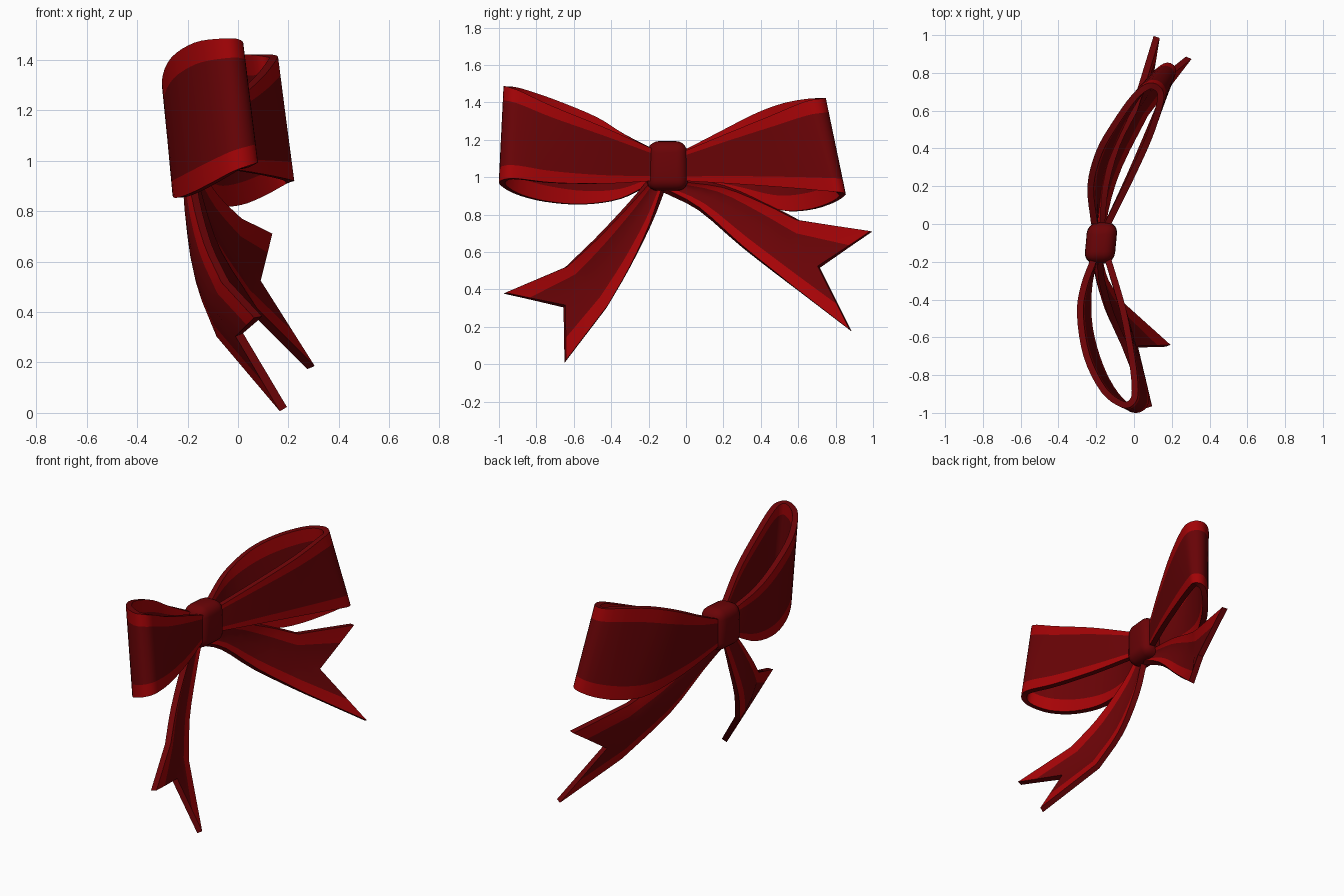
import bpy, bmesh
from mathutils import Vector

if "Cube" in bpy.data.objects:
    bpy.data.objects.remove(bpy.data.objects["Cube"])


def material(name, color):
    m = bpy.data.materials.new(name)
    m.diffuse_color = (*color, 1)
    m.use_nodes = True
    m.node_tree.nodes["Principled BSDF"].inputs["Base Color"].default_value = m.diffuse_color
    return m


RED = material("deep_red", (0.145, 0.001, 0.002))
TRIM = material("bright_red", (0.38, 0.001, 0.002))


def smooth_path(pts, n):
    """Catmull-Rom curve through the points, n steps per span."""
    p = [Vector(q) for q in pts]
    p = [2 * p[0] - p[1]] + p + [2 * p[-1] - p[-2]]
    out = []
    for i in range(1, len(p) - 2):
        a, b, c, d = p[i - 1:i + 3]
        for k in range(n):
            t = k / n
            out.append(0.5 * (2 * b + (c - a) * t + (2 * a - 5 * b + 4 * c - d) * t * t
                              + (3 * b - a - 3 * c + d) * t ** 3))
    return out + [p[-2]]


def ribbon(name, edge_a, edge_b, notch=None, trim=0.15, steps=4, cup=0):
    """Striped ribbon between two edge curves; notch = (tip_a, centre, tip_b)."""
    cols = [0, trim, 0.5, 1 - trim, 1]
    rows = [[a.lerp(b, u) - Vector((4 * cup * u * (1 - u), 0, 0)) for u in cols]
            for a, b in zip(smooth_path(edge_a, steps), smooth_path(edge_b, steps))]
    if notch:
        ta, mid, tb = (Vector(v) for v in notch)
        rows.append([ta, ta.lerp(mid, 2 * trim), mid, tb.lerp(mid, 2 * trim), tb])
    bm = bmesh.new()
    grid = [[bm.verts.new(p) for p in r] for r in rows]
    for r0, r1 in zip(grid, grid[1:]):
        for j in range(4):
            f = bm.faces.new((r0[j], r0[j + 1], r1[j + 1], r1[j]))
            f.material_index = 1 if j in (0, 3) else 0
    me = bpy.data.meshes.new(name)
    bm.to_mesh(me)
    bm.free()
    ob = bpy.data.objects.new(name, me)
    bpy.context.collection.objects.link(ob)
    me.materials.append(RED)
    me.materials.append(TRIM)
    s = ob.modifiers.new("thickness", "SOLIDIFY")
    s.thickness, s.offset = 0.034, 0
    s.material_offset_rim = -1
    finish(ob)


def finish(ob):
    bpy.ops.object.select_all(action="DESELECT")
    bpy.context.view_layer.objects.active = ob
    ob.select_set(True)
    for m in list(ob.modifiers):
        bpy.ops.object.modifier_apply(modifier=m.name)
    bpy.ops.object.shade_smooth_by_angle(angle=0.6)


# Loops: front strand out to the fold, then the bulging back strand home
ribbon("left_loop",
       [(-.14, -.18, 1.15), (-.06, -.45, 1.27), (-.01, -.72, 1.38), (.005, -.88, 1.455),
        (-.01, -.94, 1.48), (-.06, -.955, 1.485), (-.16, -.88, 1.47), (-.25, -.70, 1.41),
        (-.285, -.48, 1.32), (-.265, -.33, 1.23), (-.21, -.18, 1.15)],
       [(-.14, -.18, .98), (-.06, -.45, .965), (.015, -.72, .97), (.06, -.9, .99),
        (.05, -.965, .985), (-.01, -.98, .96), (-.10, -.90, .91), (-.18, -.75, .87),
        (-.235, -.55, .855), (-.24, -.35, .885), (-.21, -.18, .97)])
ribbon("right_loop",
       [(-.14, .0, 1.14), (-.02, .24, 1.24), (.08, .46, 1.33), (.135, .63, 1.40),
        (.135, .705, 1.415), (.08, .73, 1.42), (.0, .67, 1.42), (-.10, .53, 1.395),
        (-.185, .38, 1.34), (-.23, .20, 1.25), (-.21, .0, 1.15)],
       [(-.14, .0, .98), (-.02, .26, .965), (.10, .54, .945), (.19, .76, .925),
        (.205, .82, .915), (.165, .835, .90), (.09, .77, .86), (.0, .65, .825),
        (-.08, .50, .825), (-.17, .27, .90), (-.21, .0, .97)])

# Tails with swallow-tail ends
ribbon("left_tail",
       [(-.18, -.18, 1.0), (-.17, -.30, .86), (-.12, -.48, .67), (-.05, -.64, .52)],
       [(-.18, -.12, .94), (-.18, -.19, .75), (-.15, -.30, .52), (-.07, -.42, .31)],
       [(.08, -.97, .38), (.005, -.65, .31), (.18, -.645, .015)], 0.2, 3, .02)
ribbon("right_tail",
       [(-.17, -.04, .99), (-.15, .20, .95), (-.09, .42, .86), (.0, .60, .77)],
       [(-.17, -.12, .93), (-.15, .07, .83), (-.08, .30, .63), (.06, .58, .41)],
       [(.12, .99, .71), (.075, .71, .52), (.29, .88, .18)], 0.2, 3, .025)

# Knot
bpy.ops.mesh.primitive_cube_add(size=1, location=(-.175, -.10, 1.06))
knot = bpy.context.object
knot.name = "knot"
for v in knot.data.vertices:
    low = v.co.z < 0
    v.co.x = v.co.x * 0.16 + (.01 if v.co.y > 0 else -.01)
    v.co.y *= 0.225 if low else 0.21
    v.co.z *= 0.265
bev = knot.modifiers.new("round", "BEVEL")
bev.width, bev.segments = 0.06, 5
knot.data.materials.append(RED)
finish(knot)
